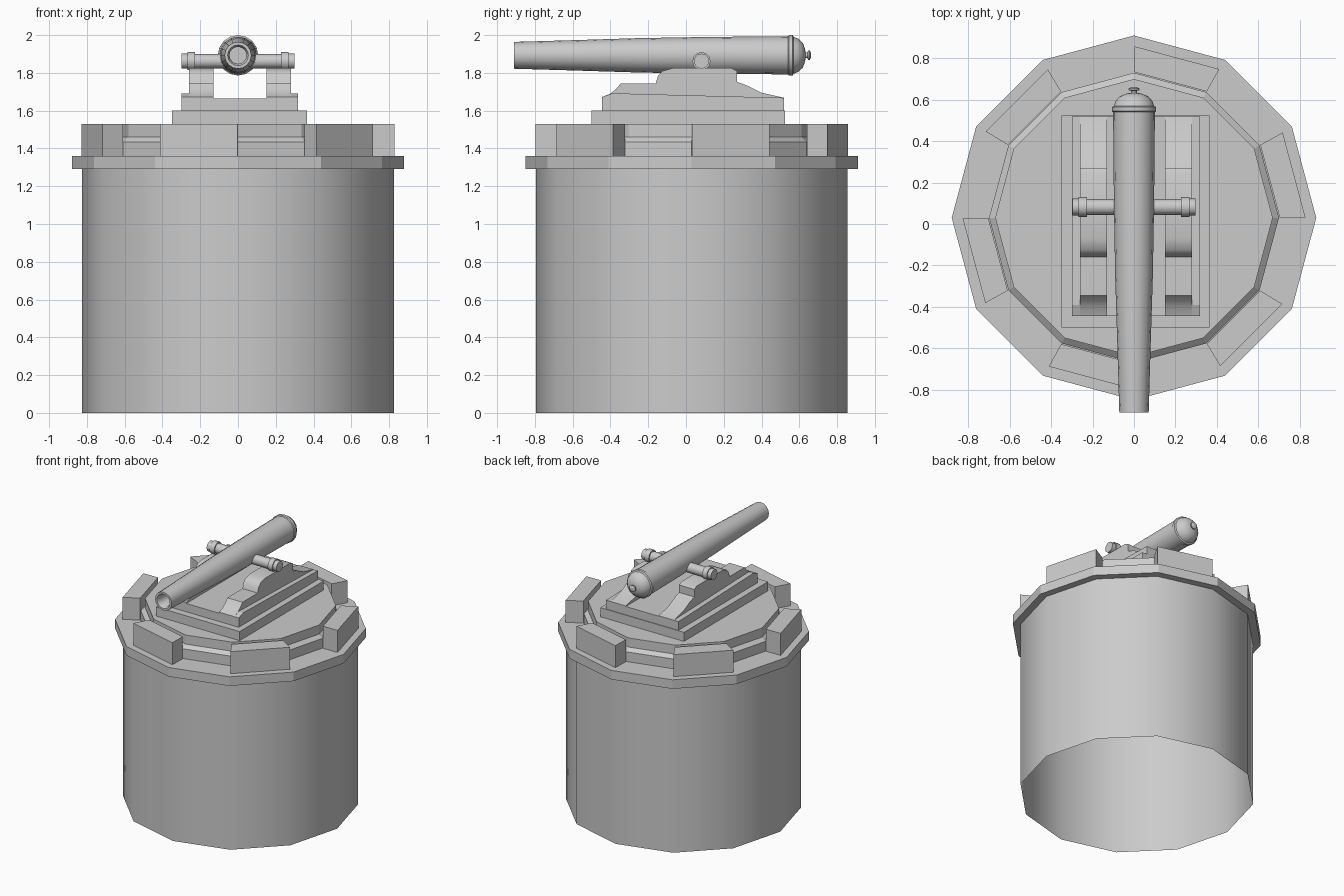
import bpy, bmesh
from math import cos, sin, pi, radians

if "Cube" in bpy.data.objects:
    bpy.data.objects.remove(bpy.data.objects["Cube"])

CY = 0.03        # tower axis in y
BZ = 1.893       # barrel axis height
TY = 0.082       # trunnion axis in y


def finish(bm, name, smooth=None):
    bmesh.ops.remove_doubles(bm, verts=bm.verts, dist=1e-5)
    bmesh.ops.recalc_face_normals(bm, faces=bm.faces)
    me = bpy.data.meshes.new(name)
    bm.to_mesh(me)
    bm.free()
    ob = bpy.data.objects.new(name, me)
    bpy.context.collection.objects.link(ob)
    if smooth:
        bpy.ops.object.select_all(action='DESELECT')
        ob.select_set(True)
        bpy.context.view_layer.objects.active = ob
        bpy.ops.object.shade_smooth_by_angle(angle=radians(smooth))
    return ob


def lathe(name, profile, sides, place, smooth=None):
    """Spin (radius, height) points; place(u, v, h) maps them to space."""
    bm = bmesh.new()
    rings = []
    for r, h in profile:
        if r == 0:
            rings.append([bm.verts.new(place(0, 0, h))] * sides)
        else:
            angles = [pi / 2 + 2 * pi * i / sides for i in range(sides)]
            rings.append([bm.verts.new(place(r * cos(a), r * sin(a), h)) for a in angles])
    for a, b in zip(rings, rings[1:]):
        for i in range(sides):
            j = (i + 1) % sides
            bm.faces.new(list(dict.fromkeys((a[i], a[j], b[j], b[i]))))
    return finish(bm, name, smooth)


def prism(name, points, lo, hi, place, smooth=None):
    """Extrude a 2D outline from lo to hi."""
    bm = bmesh.new()
    a = [bm.verts.new(place(u, v, lo)) for u, v in points]
    b = [bm.verts.new(place(u, v, hi)) for u, v in points]
    bm.faces.new(a)
    bm.faces.new(b)
    for i in range(len(a)):
        j = (i + 1) % len(a)
        bm.faces.new((a[i], a[j], b[j], b[i]))
    return finish(bm, name, smooth)


def on_tower(u, v, h):
    return (u, v + CY, h)


def along_y(u, v, h):
    return (u, h, v + BZ)


def along_x(u, v, h):
    return (h, u + TY, v + 1.862)


def side_view(u, v, h):
    return (h, u, v)


# tower: twelve-sided tube, open below
lathe("tower_wall", [(0.825, 0), (0.825, 1.29)], 12, on_tower, 40)
lathe("tower_rim", [(0, 1.29), (0.88, 1.29), (0.88, 1.36), (0, 1.36)], 12, on_tower)
lathe("gun_platform", [(0.70, 1.36), (0.70, 1.435), (0.67, 1.46), (0.67, 1.53), (0, 1.53)],
      12, on_tower)

# six battlement blocks on alternate rim edges
for k in range(6):
    t = radians(75 + 60 * k)
    outline = [(0.68, -0.182), (0.80, -0.212), (0.80, 0.212), (0.68, 0.182)]
    pts = [(r * cos(t) - s * sin(t), r * sin(t) + s * cos(t)) for r, s in outline]
    prism(f"battlement_{k + 1}", pts, 1.36, 1.53, on_tower)

# carriage base and bed
prism("carriage_base", [(-0.50, 1.53), (0.525, 1.53), (0.525, 1.60), (-0.50, 1.60)],
      -0.35, 0.364, side_view)
prism("carriage_bed", [(-0.445, 1.60), (0.52, 1.60), (0.52, 1.664), (-0.445, 1.664)],
      -0.30, 0.318, side_view)

# stepped cheeks and the sloped strips under them
cheek = [(-0.445, 1.66), (-0.445, 1.672), (-0.40, 1.69), (-0.37, 1.715), (-0.345, 1.745),
         (-0.16, 1.745), (-0.148, 1.785), (-0.125, 1.81), (-0.07, 1.825), (0.24, 1.825),
         (0.27, 1.81), (0.27, 1.752), (0.32, 1.735), (0.40, 1.695), (0.52, 1.668), (0.52, 1.66)]
strip = [(-0.445, 1.66), (-0.445, 1.672), (-0.39, 1.692), (0.52, 1.668), (0.52, 1.66)]
for side, cheek_x, strip_x in (("left", (-0.26, -0.13), (-0.30, -0.13)),
                               ("right", (0.15, 0.28), (0.15, 0.318))):
    prism(f"{side}_cheek", cheek, *cheek_x, side_view, 35)
    prism(f"{side}_strip", strip, *strip_x, side_view)

# barrel with bore, breech band, dome and knob
lathe("barrel", [(0, -0.72), (0.045, -0.72), (0.045, -0.89), (0.055, -0.91), (0.071, -0.91),
                 (0.080, -0.60), (0.091, -0.25), (0.097, 0.10), (0.101, 0.54), (0.107, 0.545),
                 (0.107, 0.565), (0.097, 0.57), (0.088, 0.595), (0.066, 0.618), (0.035, 0.63),
                 (0.014, 0.633), (0.014, 0.643), (0.026, 0.646), (0.026, 0.655), (0.012, 0.662),
                 (0, 0.662)],
      16, along_y, 35)

# trunnion rod with collars near both ends
half = [(0, 0.298), (0.040, 0.298), (0.040, 0.268), (0.048, 0.268), (0.048, 0.228),
        (0.038, 0.228)]
lathe("trunnion", half + [(r, -h) for r, h in reversed(half)], 12, along_x, 40)
